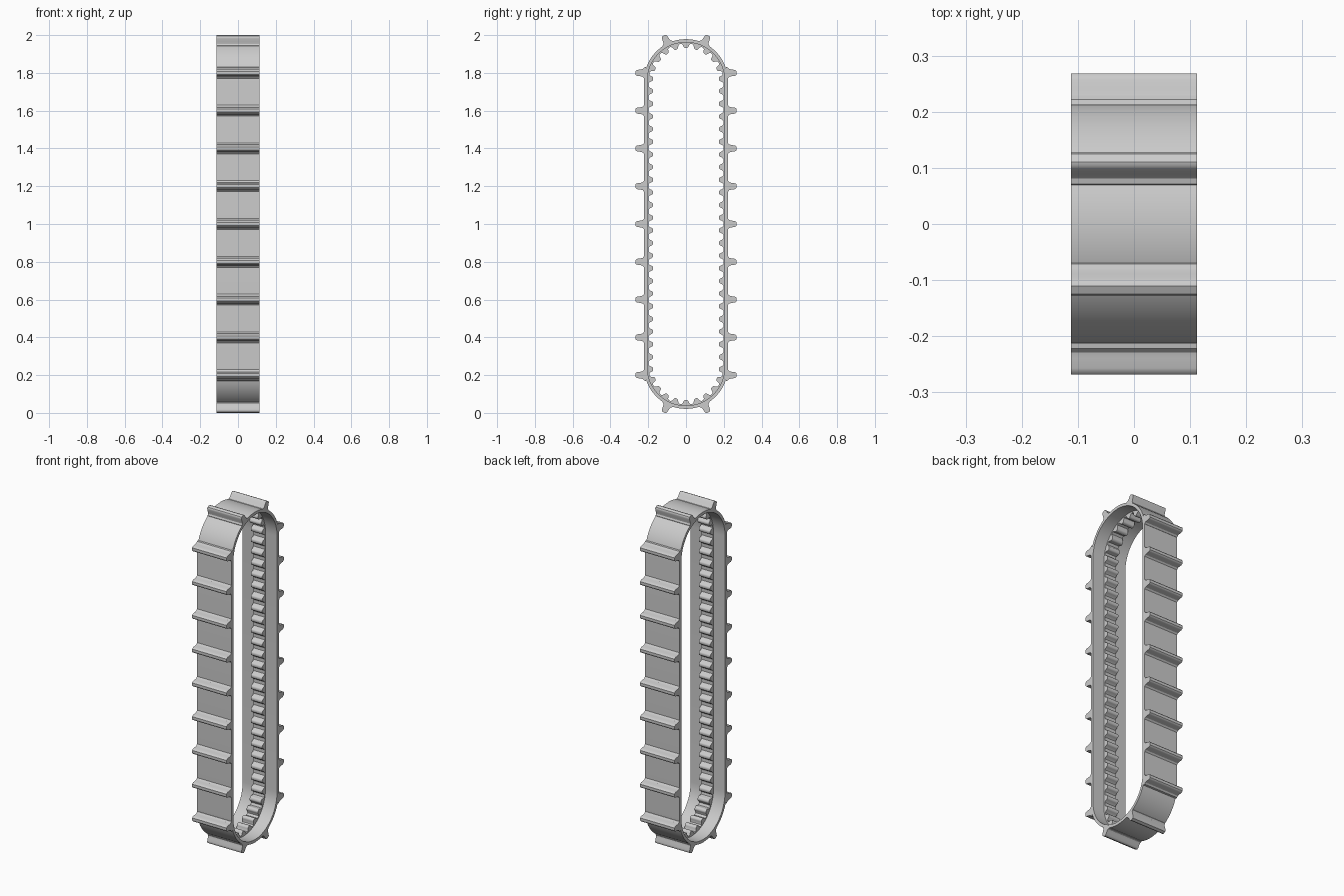
import bpy, bmesh, math
from mathutils import Vector

if "Cube" in bpy.data.objects:
    bpy.data.objects.remove(bpy.data.objects["Cube"])

MID = 1.0        # height of the loop centre
H = 0.757        # half length of the straight runs
R = 0.222        # outer belt radius
ARC = math.pi * R
PERIM = 4 * H + 2 * ARC


def finish(bm, name):
    bmesh.ops.recalc_face_normals(bm, faces=bm.faces)
    me = bpy.data.meshes.new(name)
    bm.to_mesh(me)
    bm.free()
    ob = bpy.data.objects.new(name, me)
    bpy.context.collection.objects.link(ob)
    bpy.ops.object.select_all(action='DESELECT')
    ob.select_set(True)
    bpy.context.view_layer.objects.active = ob
    bpy.ops.object.shade_smooth_by_angle(angle=math.radians(32))
    return ob


def frame(s):
    """Centre of curvature (y, z) and outward angle at distance s from the top."""
    s = (s + ARC / 2) % PERIM
    if s < ARC:
        return 0, MID + H, math.pi - s / R
    s -= ARC
    if s < 2 * H:
        return 0, MID + H - s, 0.0
    s -= 2 * H
    if s < ARC:
        return 0, MID - H, -s / R
    return 0, MID - H + (s - ARC), math.pi


def stadium(r, n=24):
    pts = []
    for sign, start in ((1, 0), (-1, math.pi)):
        for i in range(n + 1):
            a = start + math.pi * i / n
            pts.append((r * math.cos(a), MID + sign * H + r * math.sin(a)))
    return pts


def ring(name, r_out, r_in, half):
    """Closed band with a rectangular section."""
    bm = bmesh.new()
    loops = [[bm.verts.new((x, y, z)) for y, z in stadium(r)]
             for x, r in ((-half, r_out), (half, r_out), (half, r_in), (-half, r_in))]
    n = len(loops[0])
    for k in range(4):
        a, b = loops[k], loops[(k + 1) % 4]
        for i in range(n):
            j = (i + 1) % n
            bm.faces.new((a[i], a[j], b[j], b[i]))
    return finish(bm, name)


def bar(bm, profile, cy, cz, ang, half):
    """Cross bar: profile of (radius, half width), mirrored about its axis."""
    pts = profile + [(r, -w) for r, w in reversed(profile)]
    out = Vector((math.cos(ang), math.sin(ang)))
    side = Vector((-out.y, out.x))
    ends = []
    for x in (-half, half):
        vs = []
        for r, w in pts:
            p = Vector((cy, cz)) + out * r + side * w
            vs.append(bm.verts.new((x, p.x, p.y)))
        ends.append(vs)
        bm.faces.new(vs)
    n = len(pts)
    for i in range(n):
        j = (i + 1) % n
        bm.faces.new((ends[0][i], ends[0][j], ends[1][j], ends[1][i]))


# Belt and the raised strip that carries the teeth
ring("belt", R, 0.205, 0.1125)
ring("tooth_strip", 0.207, 0.198, 0.037)

# Outer tread lugs
LUG = [(0.212, 0.031), (0.222, 0.029), (0.229, 0.021), (0.240, 0.018),
       (0.257, 0.016), (0.264, 0.013), (0.268, 0.008)]
bm = bmesh.new()
for k in range(-4, 5):
    for ang in (0, math.pi):
        bar(bm, LUG, 0, MID + 0.2 * k, ang, 0.1125)
for up in (1, -1):
    for tilt in (-26, 26):
        bar(bm, LUG, 0, MID + up * H, up * math.radians(90 + tilt), 0.1125)
finish(bm, "tread_lugs")

# Inner drive teeth
TOOTH = [(0.207, 0.026), (0.198, 0.024), (0.191, 0.017), (0.182, 0.013),
         (0.177, 0.010), (0.174, 0.005)]
bm = bmesh.new()
for i in range(66):
    bar(bm, TOOTH, *frame(PERIM * i / 66), 0.037)
finish(bm, "drive_teeth")
